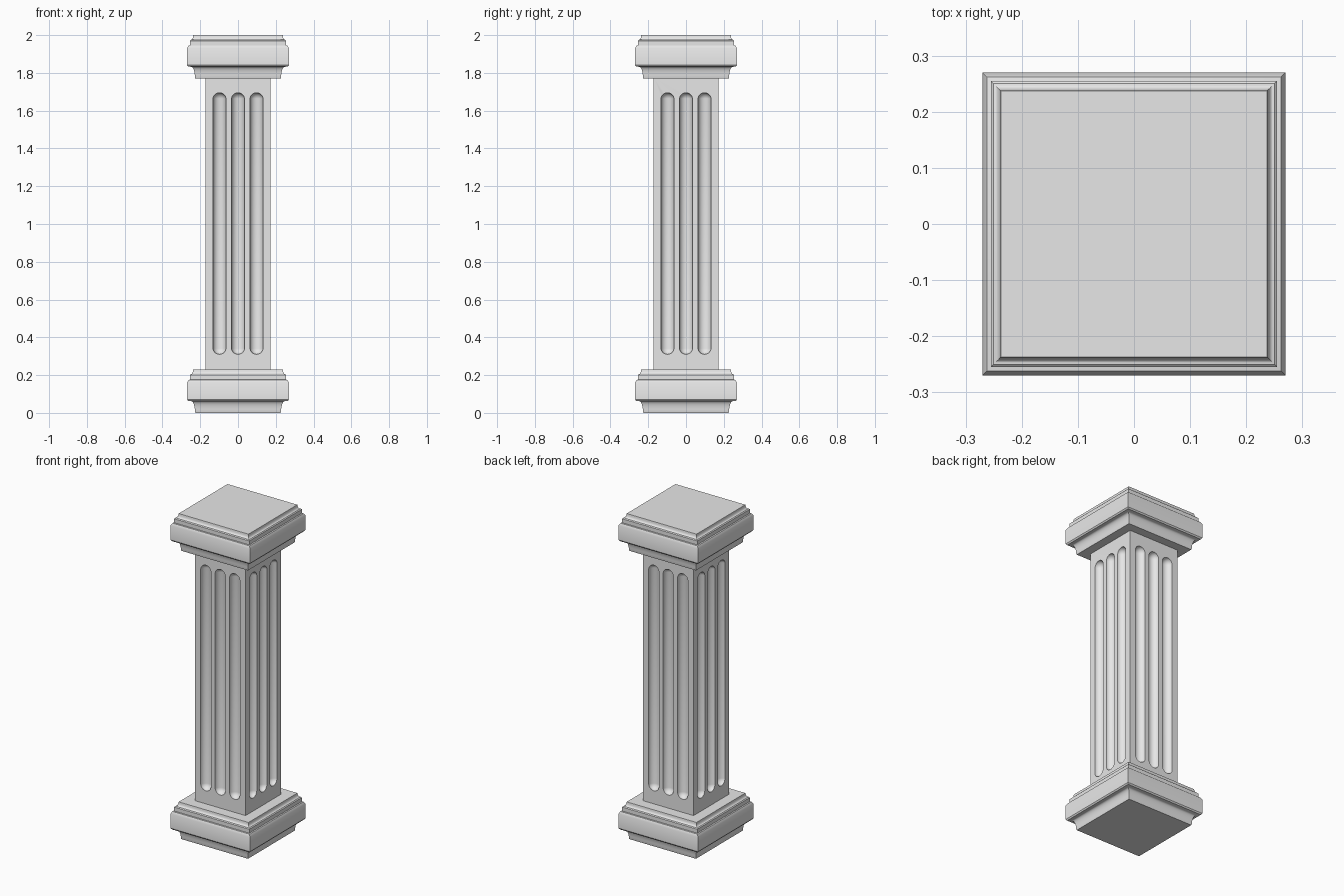
import bpy, bmesh, math
from mathutils import Matrix

cube = bpy.data.objects.get("Cube")
if cube:
    bpy.data.objects.remove(cube, do_unlink=True)

stone = bpy.data.materials.new("pale_stone")
stone.use_nodes = True
stone.diffuse_color = (0.8, 0.8, 0.8, 1)
stone.node_tree.nodes["Principled BSDF"].inputs["Base Color"].default_value = (0.8, 0.8, 0.8, 1)

HEIGHT, MOULD = 2.0, 0.23      # column and moulding heights
SHAFT = 0.172                  # shaft half width


def make_object(name, bm):
    bmesh.ops.recalc_face_normals(bm, faces=bm.faces[:])
    mesh = bpy.data.meshes.new(name)
    bm.to_mesh(mesh)
    bm.free()
    mesh.materials.append(stone)
    obj = bpy.data.objects.new(name, mesh)
    bpy.context.collection.objects.link(obj)
    return obj


def smooth(obj):
    bpy.ops.object.select_all(action="DESELECT")
    obj.select_set(True)
    bpy.context.view_layer.objects.active = obj
    bpy.ops.object.shade_smooth_by_angle(angle=math.radians(30))


def cove(r0, z0, r1, z1, vertical_first, steps=6):
    """Concave quarter curve between two profile points."""
    pts = []
    for i in range(steps + 1):
        a = math.pi / 2 * i / steps
        s, c = math.sin(a), 1 - math.cos(a)
        u, v = (c, s) if vertical_first else (s, c)
        pts.append((r0 + (r1 - r0) * u, z0 + (z1 - z0) * v))
    return pts


# Moulding profile: half width, height
profile = [(0.226, 0)]
profile += cove(0.228, 0.005, 0.247, 0.062, True)
profile += [(0.264, 0.064), (0.27, 0.072), (0.27, 0.16), (0.262, 0.174), (0.255, 0.176), (0.255, 0.2), (0.251, 0.203)]
profile += cove(0.25, 0.205, 0.238, 0.226, False)
profile += [(0.237, MOULD)]


def moulding(name, base_z):
    bm = bmesh.new()
    corners = ((-1, -1), (1, -1), (1, 1), (-1, 1))
    rings = [[bm.verts.new((x * r, y * r, base_z + z)) for x, y in corners] for r, z in profile]
    for low, high in zip(rings, rings[1:]):
        for i in range(4):
            j = (i + 1) % 4
            bm.faces.new((low[i], low[j], high[j], high[i]))
    bm.faces.new(rings[0][::-1])
    bm.faces.new(rings[-1])
    smooth(make_object(name, bm))


moulding("base", 0)
moulding("capital", HEIGHT - MOULD)

# Square shaft
bm = bmesh.new()
bmesh.ops.create_cube(bm, size=1)
bmesh.ops.scale(bm, verts=bm.verts, vec=(2 * SHAFT, 2 * SHAFT, HEIGHT - 2 * MOULD + 0.02))
bmesh.ops.translate(bm, verts=bm.verts, vec=(0, 0, HEIGHT / 2))
shaft = make_object("shaft", bm)

# Round-ended flutes, three on each side
RADIUS, DEPTH = 0.035, 0.033
LOW, HIGH = 0.31 + RADIUS, 1.695 - RADIUS
bm = bmesh.new()
for side in range(4):
    turn = Matrix.Rotation(side * math.pi / 2, 4, "Z")
    for x in (-0.098, 0, 0.098):
        verts = bmesh.ops.create_uvsphere(bm, u_segments=24, v_segments=13, radius=RADIUS)["verts"]
        for v in verts:
            v.co.z += HIGH if v.co.z > 0 else LOW
            v.co.x += x
            v.co.y = v.co.y * DEPTH / RADIUS - SHAFT
        bmesh.ops.transform(bm, matrix=turn, verts=verts)
cutter = make_object("flute_cutter", bm)
cutter.hide_render = True

cut = shaft.modifiers.new("flutes", "BOOLEAN")
cut.operation = "DIFFERENCE"
cut.solver = "EXACT"
cut.object = cutter
bpy.ops.object.select_all(action="DESELECT")
shaft.select_set(True)
bpy.context.view_layer.objects.active = shaft
bpy.ops.object.modifier_apply(modifier=cut.name)
bpy.data.objects.remove(cutter, do_unlink=True)
smooth(shaft)
